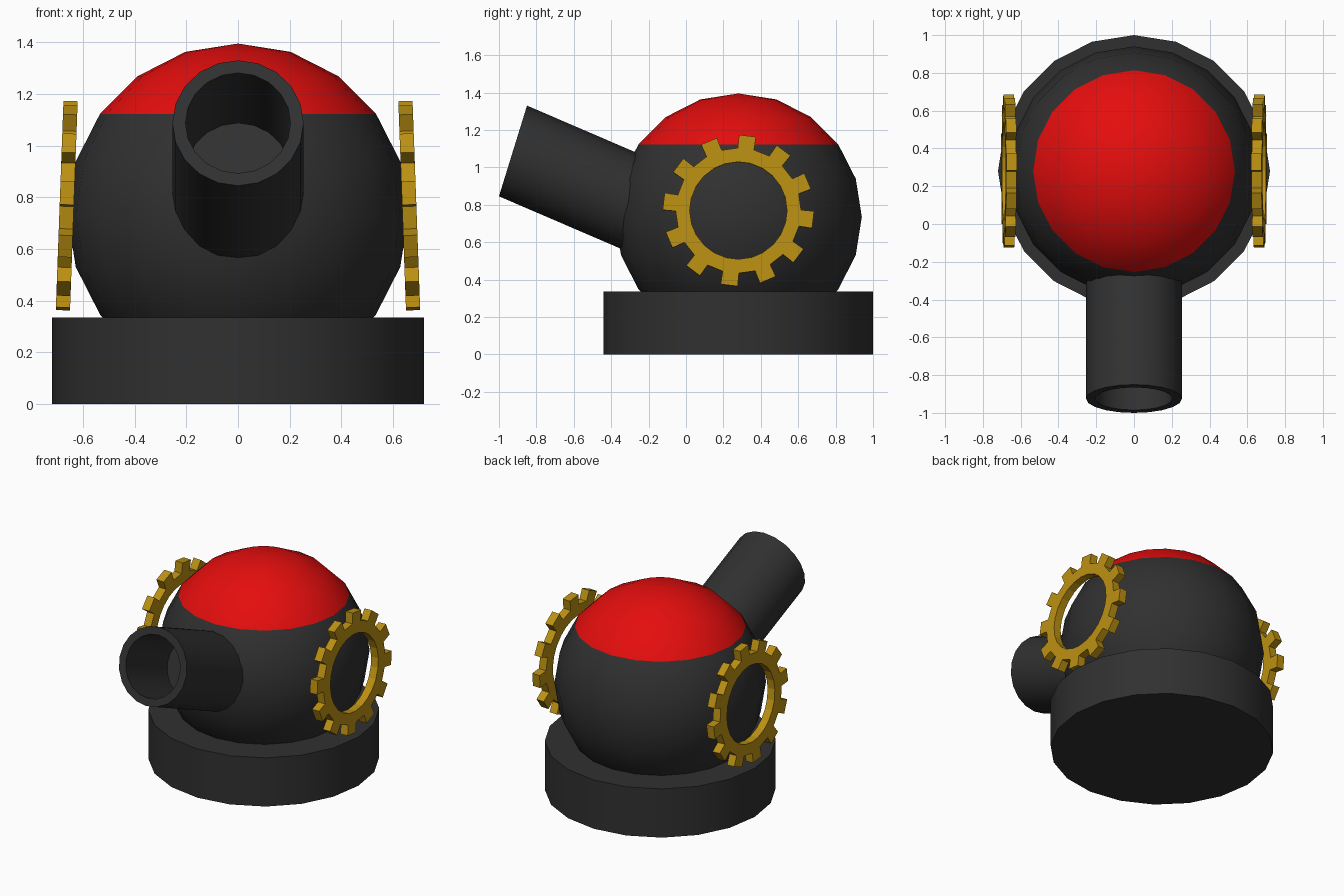
import bpy, bmesh
from math import sin, cos, pi, radians
from mathutils import Vector, Matrix

cube = bpy.data.objects.get("Cube")
if cube:
    bpy.data.objects.remove(cube, do_unlink=True)

SIDES = 20
CENTRE_Y = 0.28


def material(name, rgb):
    mat = bpy.data.materials.new(name)
    mat.use_nodes = True
    mat.diffuse_color = (*rgb, 1)
    mat.node_tree.nodes["Principled BSDF"].inputs["Base Color"].default_value = (*rgb, 1)
    return mat


dark = material("charcoal", (0.03, 0.03, 0.03))
red = material("red", (0.78, 0.004, 0.004))
gold = material("gold", (0.5, 0.28, 0.006))


def finish(name, bm, mats, smooth=True):
    bmesh.ops.recalc_face_normals(bm, faces=bm.faces)
    mesh = bpy.data.meshes.new(name)
    bm.to_mesh(mesh)
    bm.free()
    obj = bpy.data.objects.new(name, mesh)
    bpy.context.collection.objects.link(obj)
    for mat in mats:
        mesh.materials.append(mat)
    if smooth:
        bpy.ops.object.select_all(action="DESELECT")
        obj.select_set(True)
        bpy.context.view_layer.objects.active = obj
        bpy.ops.object.shade_smooth_by_angle(angle=radians(30))
    return obj


def bridge(bm, a, b):
    for i in range(len(a)):
        j = (i + 1) % len(a)
        bm.faces.new((a[i], a[j], b[j], b[i]))


# Round base
bm = bmesh.new()
bmesh.ops.create_cone(bm, cap_ends=True, segments=SIDES, radius1=0.72, radius2=0.72,
                      depth=0.335, matrix=Matrix.Translation((0, CENTRE_Y, 0.1675)))
finish("base", bm, [dark])

# Ball body with a red cap
bm = bmesh.new()
bmesh.ops.create_uvsphere(bm, u_segments=SIDES, v_segments=10, radius=0.66,
                          matrix=Matrix.Translation((0, CENTRE_Y, 0.735)))
for face in bm.faces:
    face.material_index = int(face.calc_center_median().z > 1.12)
finish("ball_body", bm, [dark, red])

# Hollow barrel: slanted rings swept along a rising axis
MUZZLE = Vector((0, -0.925, 1.0875))
AXIS = Vector((0, 1, -0.43))
UP = Vector((0, 0.075, 0.2425))
SIDE = Vector((0.254, 0, 0))


def barrel_ring(bm, along, scale):
    ring = []
    for i in range(SIDES):
        a = 2 * pi * i / SIDES
        ring.append(bm.verts.new(MUZZLE + AXIS * along + (SIDE * cos(a) + UP * sin(a)) * scale))
    return ring


bm = bmesh.new()
rings = [barrel_ring(bm, *r) for r in ((0.85, 1), (0, 1), (0, 0.8), (0.45, 0.8))]
for a, b in zip(rings, rings[1:]):
    bridge(bm, a, b)
bm.faces.new(rings[0])
bm.faces.new(rings[-1])
finish("barrel", bm, [dark])

# Toothed rings, one on each side
TEETH = 12
ROOT, TIP, HOLE = 0.335, 0.405, 0.26
HALF = 0.0275


def gear(name, side):
    outline = []
    for k in range(TEETH):
        mid = radians(-7) + 2 * pi * k / TEETH
        for offset, radius in ((-7.5, ROOT), (-6.5, TIP), (6.5, TIP), (7.5, ROOT)):
            a = mid + radians(offset)
            outline.append((a, radius))
    bm = bmesh.new()
    loops = []
    for x, hole in ((-HALF, True), (-HALF, False), (HALF, False), (HALF, True)):
        loops.append([bm.verts.new((x, (HOLE if hole else r) * cos(a), (HOLE if hole else r) * sin(a)))
                      for a, r in outline])
    for i in range(4):
        bridge(bm, loops[i], loops[(i + 1) % 4])
    # Lean the top inward, then mirror to the chosen side
    place = (Matrix.Diagonal((side, 1, 1, 1)) @ Matrix.Translation((0.6625, CENTRE_Y, 0.768))
             @ Matrix.Rotation(radians(-2.1), 4, "Y"))
    bm.transform(place)
    finish(name, bm, [gold], smooth=False)


gear("left_gear_ring", 1)
gear("right_gear_ring", -1)
